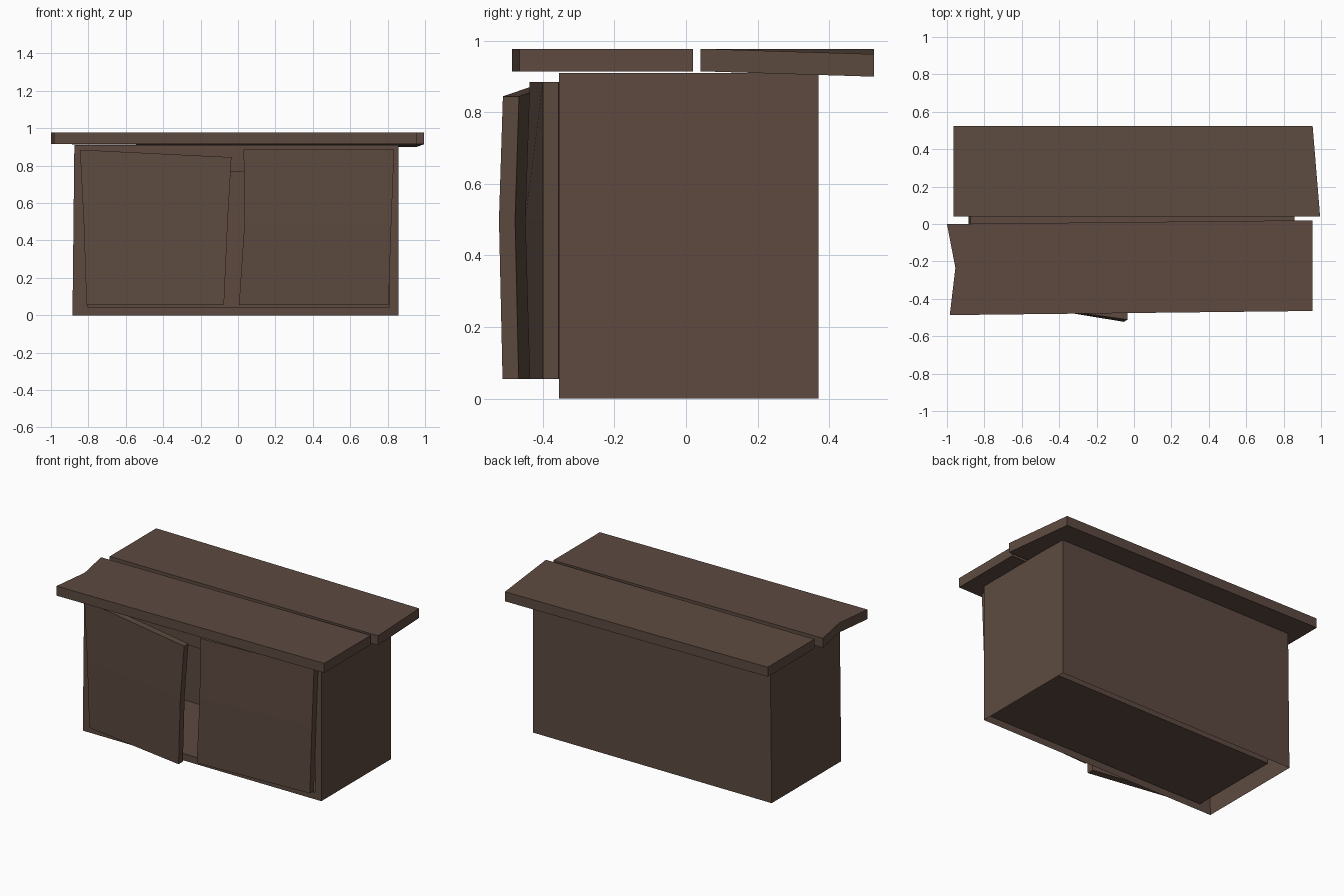
import bpy
import bmesh
from mathutils import Vector

old = bpy.data.objects.get("Cube")
if old:
    bpy.data.objects.remove(old, do_unlink=True)

# One dark wood colour
wood = bpy.data.materials.new("dark_brown_wood")
wood.use_nodes = True
colour = (0.109, 0.0685, 0.0513, 1)
wood.diffuse_color = colour
wood.node_tree.nodes["Principled BSDF"].inputs["Base Color"].default_value = colour


def finish(name, bm):
    mesh = bpy.data.meshes.new(name)
    bm.to_mesh(mesh)
    bm.free()
    mesh.materials.append(wood)
    obj = bpy.data.objects.new(name, mesh)
    bpy.context.collection.objects.link(obj)


def board(name, rows, depth):
    """Crooked board: rows of (left, right) points, thickened along depth."""
    bm = bmesh.new()
    front = [[bm.verts.new(p) for p in row] for row in rows]
    back = [[bm.verts.new(Vector(p) + Vector(depth)) for p in row] for row in rows]
    for i in range(len(rows) - 1):
        (a, b), (d, c) = front[i], front[i + 1]
        (e, f), (h, g) = back[i], back[i + 1]
        for quad in ((a, b, c, d), (e, h, g, f), (a, d, h, e), (b, f, g, c)):
            bm.faces.new(quad)
    for i in (0, -1):
        bm.faces.new((front[i][0], front[i][1], back[i][1], back[i][0]))
    bmesh.ops.recalc_face_normals(bm, faces=bm.faces)
    finish(name, bm)


def rectangle(bm, y, left, right, low, high, taper=0):
    corners = ((left, low), (right, low), (right, high), (left + taper, high))
    return [bm.verts.new((x, y, z)) for x, z in corners]


# Cabinet body: outer shell with a front opening leading to an inner compartment
bm = bmesh.new()
loops = [
    rectangle(bm, 0.37, -0.885, 0.857, 0, 0.91, 0.01),
    rectangle(bm, -0.355, -0.885, 0.857, 0, 0.91, 0.01),
    rectangle(bm, -0.355, -0.805, 0.81, 0.045, 0.77),
    rectangle(bm, 0.27, -0.805, 0.81, 0.045, 0.77),
]
for n, (a, b) in enumerate(zip(loops, loops[1:])):
    for i in range(4):
        if n == 0 and i == 0:
            continue  # underside stays open
        j = (i + 1) % 4
        bm.faces.new((a[i], a[j], b[j], b[i]))
bm.faces.new(loops[0][::-1])
bm.faces.new(loops[-1])
bmesh.ops.recalc_face_normals(bm, faces=bm.faces)
finish("cabinet_body", bm)

# Doors, both slightly ajar and bent at mid height
board("right_door", [
    ((-0.81, -0.395, 0.055), (-0.075, -0.513, 0.055)),
    ((-0.825, -0.395, 0.5), (-0.055, -0.523, 0.5)),
    ((-0.845, -0.395, 0.885), (-0.035, -0.512, 0.845)),
], (0, 0.045, 0))
board("left_door", [
    ((0.005, -0.437, 0.055), (0.805, -0.4, 0.055)),
    ((0.035, -0.45, 0.5), (0.82, -0.4, 0.5)),
    ((0.03, -0.437, 0.885), (0.835, -0.4, 0.885)),
], (0, 0.043, 0))

# Two uneven top planks
board("front_top_plank", [
    ((-0.985, -0.487, 0.915), (0.955, -0.465, 0.915)),
    ((-0.955, -0.235, 0.915), (0.955, -0.235, 0.915)),
    ((-1, 0, 0.915), (0.955, 0.02, 0.915)),
], (0, 0, 0.063))
board("back_top_plank", [
    ((-0.965, 0.04, 0.915), (0.995, 0.04, 0.915)),
    ((-0.965, 0.525, 0.915), (0.955, 0.525, 0.9)),
], (0, 0, 0.063))
